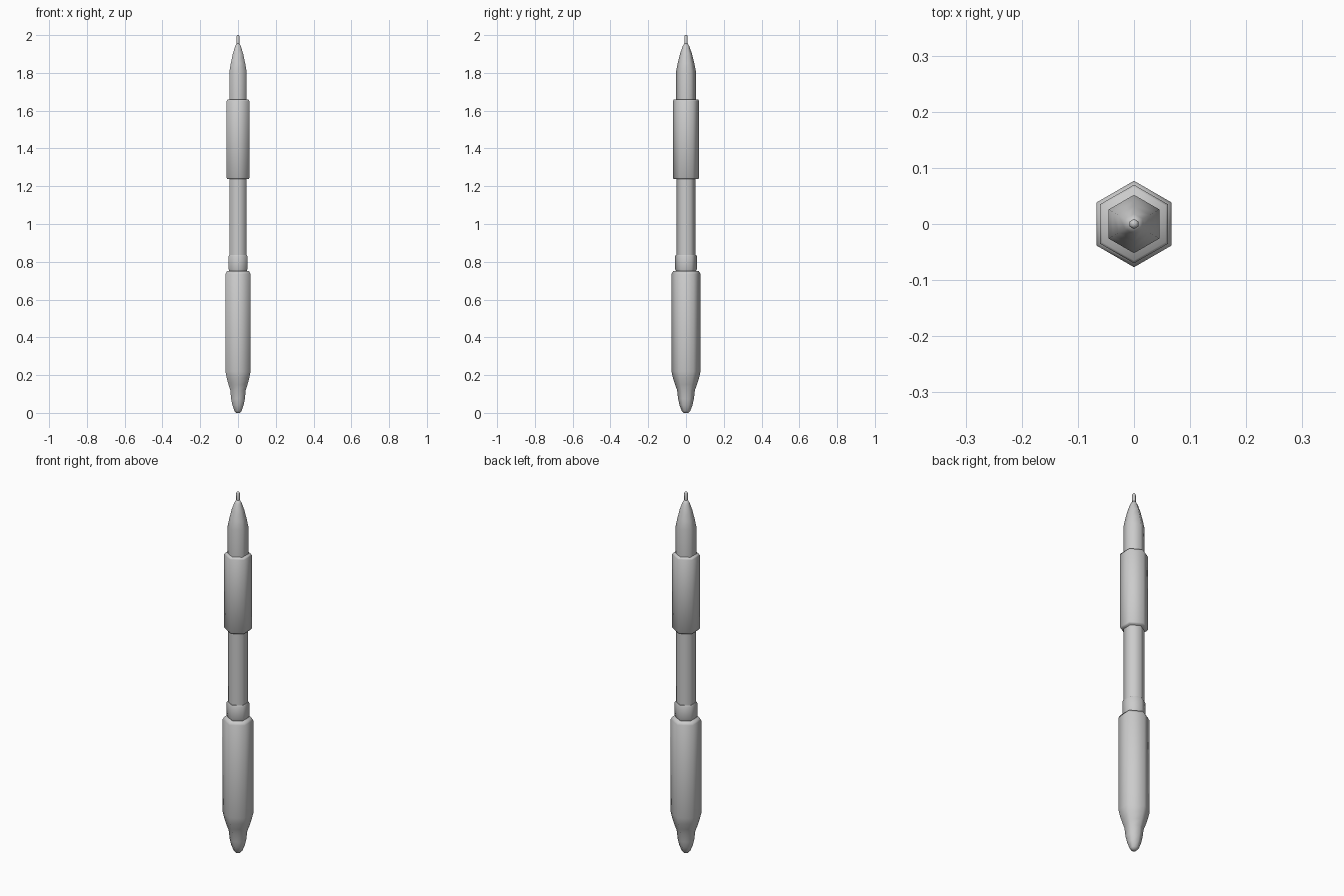
import bpy, bmesh, math

if "Cube" in bpy.data.objects:
    bpy.data.objects.remove(bpy.data.objects["Cube"])

SIDES = 6


def lathe(name, profile, sides=SIDES):
    """Closed six-sided turned part from (radius, height) pairs, corners on +-y."""
    bm = bmesh.new()
    rings = []
    for r, z in profile:
        ring = []
        for i in range(sides):
            a = math.pi / 2 + 2 * math.pi * i / sides
            ring.append(bm.verts.new((r * math.cos(a), r * math.sin(a), z)))
        rings.append(ring)
    for lo, hi in zip(rings, rings[1:]):
        for i in range(sides):
            j = (i + 1) % sides
            bm.faces.new((lo[i], lo[j], hi[j], hi[i]))
    bm.faces.new(rings[0][::-1])
    bm.faces.new(rings[-1])
    bmesh.ops.recalc_face_normals(bm, faces=bm.faces)
    mesh = bpy.data.meshes.new(name)
    bm.to_mesh(mesh)
    bm.free()
    obj = bpy.data.objects.new(name, mesh)
    bpy.context.collection.objects.link(obj)
    bpy.context.view_layer.objects.active = obj
    obj.select_set(True)
    bpy.ops.object.shade_smooth_by_angle(angle=math.radians(65))
    obj.select_set(False)
    return obj


# Lower grip with rounded, waisted butt end
lathe("lower_grip", [
    (0.012, 0.0), (0.022, 0.01), (0.034, 0.04), (0.042, 0.075), (0.047, 0.12),
    (0.058, 0.15), (0.069, 0.185), (0.077, 0.22), (0.077, 0.735), (0.068, 0.75)])

# Collar above the lower grip
lathe("collar", [(0.051, 0.745), (0.057, 0.76), (0.057, 0.83), (0.054, 0.836)])

# Slim barrel running up through the upper sleeve
lathe("barrel", [(0.051, 0.74), (0.051, 1.66)])

# Upper sleeve with small chamfers
lathe("upper_sleeve", [(0.064, 1.237), (0.070, 1.245), (0.070, 1.65), (0.065, 1.658)])

# Nose section tapering to the needle
lathe("nose", [(0.052, 1.655), (0.052, 1.81), (0.044, 1.85), (0.032, 1.90),
               (0.018, 1.94), (0.009, 1.955)])

# Needle tip
lathe("tip", [(0.009, 1.95), (0.009, 1.993), (0.005, 2.0)])
